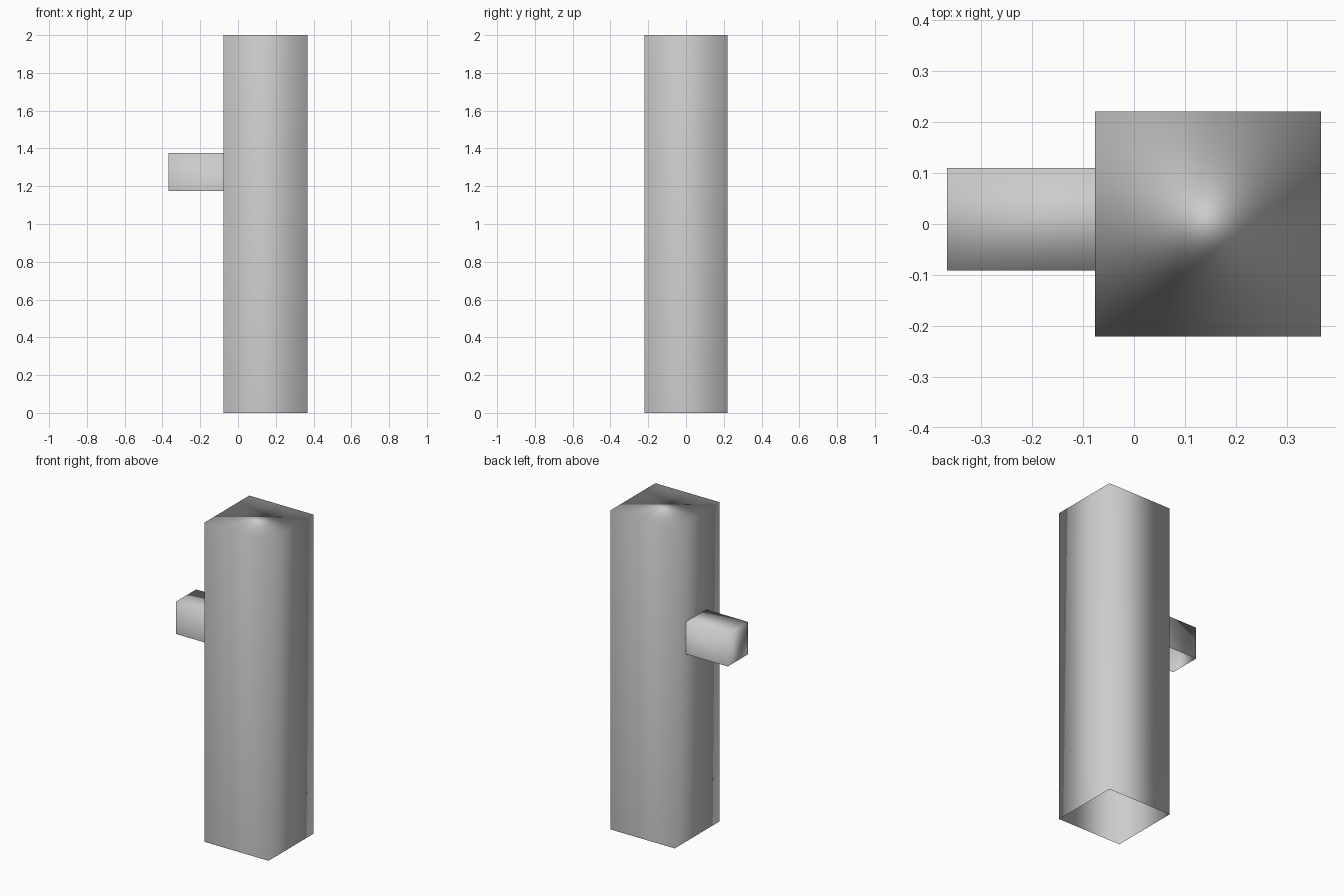
import bpy
import bmesh
from mathutils import Vector

default_cube = bpy.data.objects.get("Cube")
if default_cube:
    bpy.data.objects.remove(default_cube, do_unlink=True)

# One plain grey for everything
grey = bpy.data.materials.new("light_grey")
grey.use_nodes = True
colour = (0.6, 0.6, 0.6, 1.0)
grey.diffuse_color = colour
grey.node_tree.nodes["Principled BSDF"].inputs["Base Color"].default_value = colour


def open_block(name, low, high, open_sides):
    """Box between two corners, without the faces pointing along open_sides."""
    low, high = Vector(low), Vector(high)
    size, centre = high - low, (high + low) / 2
    bm = bmesh.new()
    bmesh.ops.create_cube(bm, size=1)
    for v in bm.verts:
        v.co = centre + v.co * size
    bm.normal_update()
    unwanted = [f for f in bm.faces
                if any(f.normal.dot(Vector(side)) > 0.9 for side in open_sides)]
    bmesh.ops.delete(bm, geom=unwanted, context='FACES')
    for f in bm.faces:
        f.smooth = True
    mesh = bpy.data.meshes.new(name)
    bm.to_mesh(mesh)
    bm.free()
    mesh.materials.append(grey)
    obj = bpy.data.objects.new(name, mesh)
    bpy.context.collection.objects.link(obj)
    # Area-weighted smooth shading across the corners
    weighted = obj.modifiers.new("area_weighted_normals", 'WEIGHTED_NORMAL')
    weighted.mode = 'FACE_AREA'
    weighted.weight = 50
    return obj


down, left = (0, 0, -1), (1, 0, 0)

# Tall square shaft, open underneath
open_block("tower_shaft", (-0.077, -0.221, 0), (0.367, 0.221, 2), [down])

# Short side arm, open underneath and where it meets the shaft
open_block("side_arm", (-0.367, -0.091, 1.175), (-0.077, 0.11, 1.377), [down, left])
